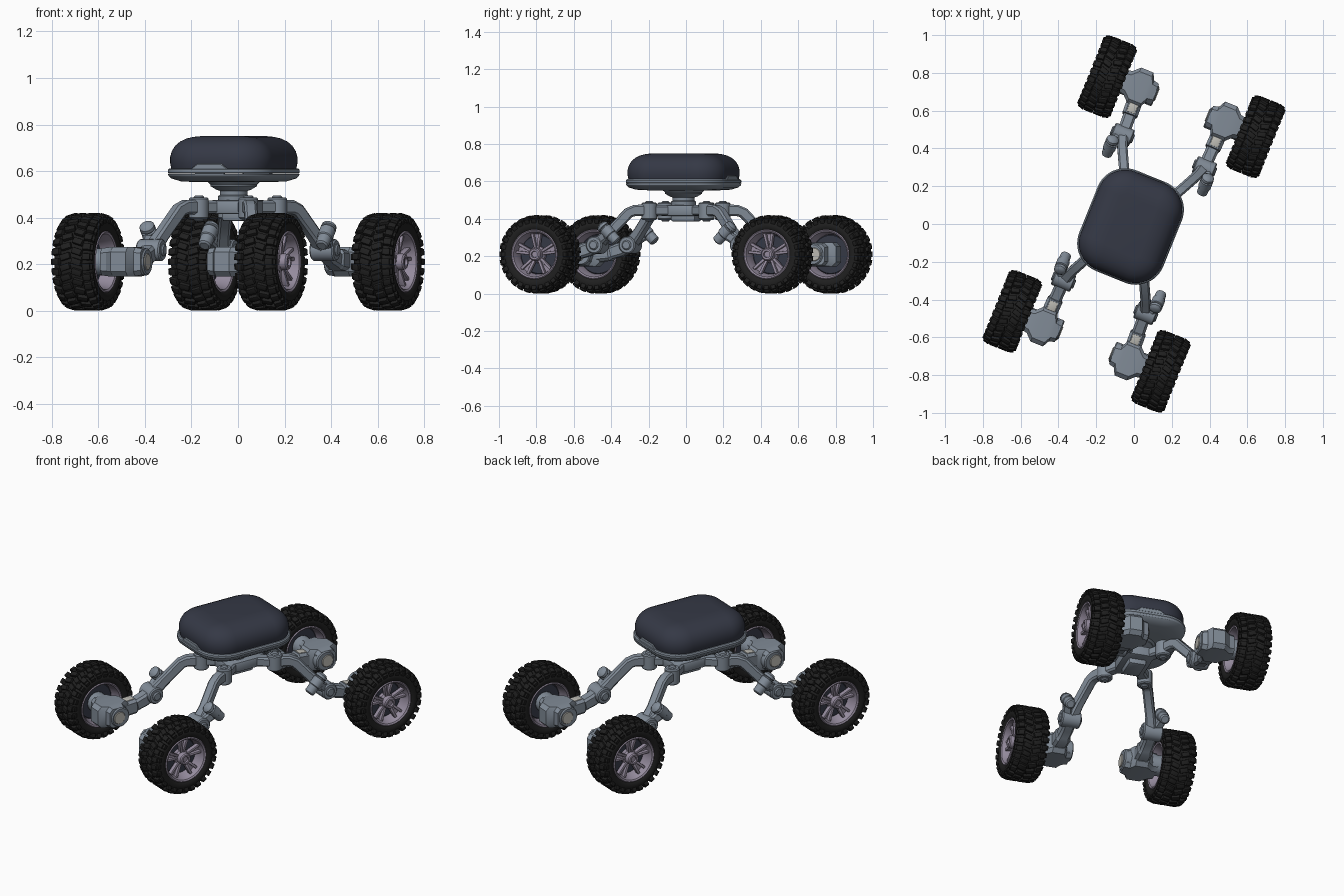
import bpy, bmesh
from math import sin, cos, pi, radians
from mathutils import Vector as V, Matrix as M

if "Cube" in bpy.data.objects:
    bpy.data.objects.remove(bpy.data.objects["Cube"])

HEADING = M.Rotation(radians(-22), 4, 'Z')   # the whole rover is turned on the ground
BODY = V((-0.012, -0.019, 0))


def mat(name, c):
    m = bpy.data.materials.new(name)
    m.diffuse_color = (*c, 1)
    m.use_nodes = True
    m.node_tree.nodes["Principled BSDF"].inputs["Base Color"].default_value = m.diffuse_color
    return m


STEEL = mat("blue_grey_metal", (.22, .26, .31))
DARK = mat("dark_cover", (.035, .04, .06))
RUBBER = mat("rubber", (.014, .014, .014))
RIM = mat("pale_rim", (.30, .26, .34))
LIGHT = mat("light_plate", (.5, .49, .45))


def loft(bm, rings, closed=False):
    vs = [[bm.verts.new(p) for p in r] for r in rings]
    n = len(vs[0])
    for a, b in zip(vs, vs[1:] + (vs[:1] if closed else [])):
        for i in range(n):
            bm.faces.new((a[i], a[(i + 1) % n], b[(i + 1) % n], b[i]))
    if not closed:
        bm.faces.new(vs[0][::-1])
        bm.faces.new(vs[-1])


def turned(bm, origin, axis, profile, n=32, closed=False):
    """Surface of revolution: profile is (distance along axis, radius)."""
    q = V(axis).to_track_quat('Z', 'Y')
    loft(bm, [[V(origin) + q @ V((r * cos(2 * pi * i / n), r * sin(2 * pi * i / n), t))
               for i in range(n)] for t, r in profile], closed)


def rod(bm, origin, axis, t0, t1, r, c=.006, n=28):
    turned(bm, origin, axis, [(t0, r - c), (t0 + c, r), (t1 - c, r), (t1, r - c)], n)


def sweep(bm, pts, sizes):
    """Chamfered rectangular beam; sizes are (half width, half height)."""
    pts, rings = [V(p) for p in pts], []
    for i, (p, (w, h)) in enumerate(zip(pts, sizes)):
        t = (pts[min(i + 1, len(pts) - 1)] - pts[max(i - 1, 0)]).normalized()
        s = t.cross(V((0, 0, 1))).normalized()
        u, c = s.cross(t), .35 * min(w, h)
        rings.append([p + s * x + u * y for x, y in (
            (w, h - c), (w - c, h), (c - w, h), (-w, h - c),
            (-w, c - h), (c - w, -h), (w - c, -h), (w, c - h))])
    loft(bm, rings)


def box(bm, matrix, size, bevel=0):
    vs = bmesh.ops.create_cube(bm, size=1, matrix=matrix @ M.Diagonal((*size, 1)))['verts']
    if bevel:
        bmesh.ops.bevel(bm, geom=list({e for v in vs for e in v.link_edges}),
                        offset=bevel, segments=2, profile=.5, affect='EDGES')


def finish(bm, name, material, four=False):
    """Turn the bmesh into one object, or mirror it to all four corners."""
    bmesh.ops.recalc_face_normals(bm, faces=bm.faces)
    base = bpy.data.meshes.new(name)
    bm.to_mesh(base)
    bm.free()
    base.materials.append(material)
    for sx, sy in [(1, 1), (-1, 1), (1, -1), (-1, -1)] if four else [(1, 1)]:
        me = base.copy()
        me.transform(HEADING @ M.Diagonal((sx, sy, 1, 1)))
        if sx * sy < 0:
            me.flip_normals()
        tag = ("_back" if sy > 0 else "_front") + ("_right" if sx > 0 else "_left") if four else ""
        ob = bpy.data.objects.new(name + tag, me)
        bpy.context.collection.objects.link(ob)
    bpy.data.meshes.remove(base)


def outline(d, z, a=.24, b=.287, r=.157, n=12):
    """Rounded rectangle of the pod, inset by d."""
    out = []
    for k, (sx, sy) in enumerate([(1, 1), (-1, 1), (-1, -1), (1, -1)]):
        for i in range(n + 1):
            t = pi / 2 * (k + i / n)
            out.append(BODY + V((sx * (a - r) + (r - d) * cos(t), sy * (b - r) + (r - d) * sin(t), z)))
    return out


# Pod: dark domed cover on a grey pan
bm = bmesh.new()
loft(bm, [outline(d, z) for d, z in [(.02, .59), (.014, .61), (.009, .635), (.009, .66), (.016, .685),
     (.03, .708), (.052, .727), (.08, .74), (.11, .747), (.14, .75)]])
finish(bm, "top_cover", DARK)
bm = bmesh.new()
loft(bm, [outline(d, z) for d, z in [(.13, .552), (.055, .556), (.015, .568), (.002, .58), (0, .588)]])
loft(bm, [outline(d, z) for d, z in [(.004, .589), (.0, .594), (.0, .606), (.006, .612), (.02, .612)]])
for s in (1, -1):  # raised latch at each end
    sweep(bm, [BODY + V((x, s * .272, .606)) for x in (-.08, -.055, .055, .08)],
          [(.012, .006), (.012, .026), (.012, .026), (.012, .006)])
finish(bm, "pod_pan", STEEL)

# Turntable neck
bm = bmesh.new()
turned(bm, BODY, (0, 0, 1), [(.46, .065), (.492, .068), (.497, .06), (.515, .06), (.52, .075),
                             (.535, .1), (.542, .1), (.556, .115)], 40)
finish(bm, "turntable_neck", STEEL)

# Central chassis plate with cross arms to the hips
bm = bmesh.new()
box(bm, M.Translation((0, 0, .445)), (.17, .24, .06), .012)
box(bm, M.Translation((0, 0, .415)), (.1, .14, .06), .012)
for s in (1, -1):
    sweep(bm, [(-.12 * s, -.17, .445), (.12 * s, .17, .445)], [(.03, .028)] * 2)
finish(bm, "chassis_frame", STEEL)

# Hip pivots
bm = bmesh.new()
rod(bm, (.115, .165, 0), (0, 0, 1), .395, .487, .042)
rod(bm, (.115, .165, 0), (0, 0, 1), .385, .495, .022)
finish(bm, "hip_pivot", STEEL, True)

# Upper leg arm, bending down to the knee
bm = bmesh.new()
sweep(bm, [(.115, .165, .445), (.15, .235, .445), (.165, .265, .432), (.21, .355, .325), (.232, .415, .26)],
      [(.028, .032), (.027, .03), (.027, .029), (.027, .028), (.032, .034)])
finish(bm, "upper_leg", STEEL, True)

# Knee joint across the leg
bm = bmesh.new()
rod(bm, (.235, .415, .26), (1, 0, 0), -.055, .055, .047)
rod(bm, (.235, .415, .26), (1, 0, 0), -.064, .064, .026)
sweep(bm, [(.25, .41, .27), (.27, .35, .31)], [(.026, .026)] * 2)
finish(bm, "knee_joint", STEEL, True)

# Tilted knee motor
bm = bmesh.new()
turned(bm, (.272, .335, .325), (0, .72, .7), [(-.068, .02), (-.062, .028), (-.02, .03), (-.016, .034), (.03, .034),
       (.033, .028), (.038, .028), (.041, .034), (.055, .032), (.064, .022), (.067, .01)], 28)
finish(bm, "knee_motor", STEEL, True)

# Lower leg link
bm = bmesh.new()
sweep(bm, [(.235, .41, .26), (.235, .47, .235), (.237, .52, .22), (.237, .53, .22), (.24, .62, .212)],
      [(.034, .036), (.034, .036), (.034, .034), (.042, .044), (.042, .044)])
finish(bm, "lower_leg", STEEL, True)
bm = bmesh.new()
box(bm, M.Translation((.237, .565, .258)) @ M.Rotation(-.08, 4, 'X'), (.045, .05, .012), .002)
rod(bm, (.24, .68, .21), (1, 0, 0), -.098, -.08, .036, .003)
finish(bm, "leg_light_plate", LIGHT, True)

# Wheel drive gearbox
bm = bmesh.new()
sweep(bm, [(x, .682, .21) for x in (.155, .185, .205, .275, .31, .34)],
      [(.055, .056), (.062, .062), (.1, .064), (.1, .064), (.066, .062), (.06, .058)])
rod(bm, (.24, .67, .21), (1, 0, 0), -.093, .16, .058)
finish(bm, "drive_gearbox", STEEL, True)

# Wheels: tyre, tread lugs, rim with paired spokes
HUB = M.Translation((.424, .67, .21))
bm = bmesh.new()
half = [(.07, .122), (.082, .131), (.09, .15), (.088, .17), (.078, .184), (.062, .192), (.02, .194)]
turned(bm, HUB.translation, (1, 0, 0), half + [(-x, r) for x, r in reversed(half)], 56, True)
finish(bm, "tire", RUBBER, True)

bm = bmesh.new()
N = 28
for i in range(N):
    for k, x in enumerate((-.026, .026)):
        R = HUB @ M.Rotation(2 * pi * (i + .5 * k) / N, 4, 'X')
        box(bm, R @ M.Translation((x, 0, .198)) @ M.Rotation(.3 if k else -.3, 4, 'Z'), (.046, .027, .022), .003)
        s = 1 if k else -1
        R = HUB @ M.Rotation(2 * pi * (i + .5 + .5 * k) / N, 4, 'X')
        box(bm, R @ M.Translation((s * .067, 0, .193)) @ M.Rotation(s * .3, 4, 'Y'), (.034, .029, .026), .003)
        box(bm, R @ M.Translation((s * .085, 0, .175)) @ M.Rotation(s * .35, 4, 'Y'), (.012, .026, .032), .002)
finish(bm, "tire_tread", RUBBER, True)

bm = bmesh.new()
lip = [(.07, .132), (.082, .134), (.087, .128), (.082, .12), (.06, .113), (.03, .106)]
turned(bm, HUB.translation, (1, 0, 0), lip + [(-x, r) for x, r in reversed(lip)], 48, True)
turned(bm, HUB.translation, (1, 0, 0), [(-.03, .045), (.04, .045), (.05, .036), (.078, .034), (.084, .028),
                                        (.084, .018), (.074, .016)], 32)
for i in range(5):
    for d in (-.2, .2):
        R = HUB @ M.Rotation(2 * pi * i / 5 + d, 4, 'X')
        box(bm, R @ M.Translation((.046, 0, .073)) @ M.Rotation(.15, 4, 'Y'), (.026, .015, .085), .003)
    R = HUB @ M.Rotation(2 * pi * i / 5, 4, 'X')
    box(bm, R @ M.Translation((.036, 0, .07)), (.012, .03, .08))
finish(bm, "wheel_rim", RIM, True)

bm = bmesh.new()
rod(bm, HUB.translation, (1, 0, 0), -.02, .018, .108)
finish(bm, "rim_back_disc", DARK, True)

# Smooth curved surfaces, keep hard edges
for ob in bpy.context.collection.objects:
    ob.select_set(True)
    bpy.context.view_layer.objects.active = ob
bpy.ops.object.shade_smooth_by_angle(angle=radians(32))
